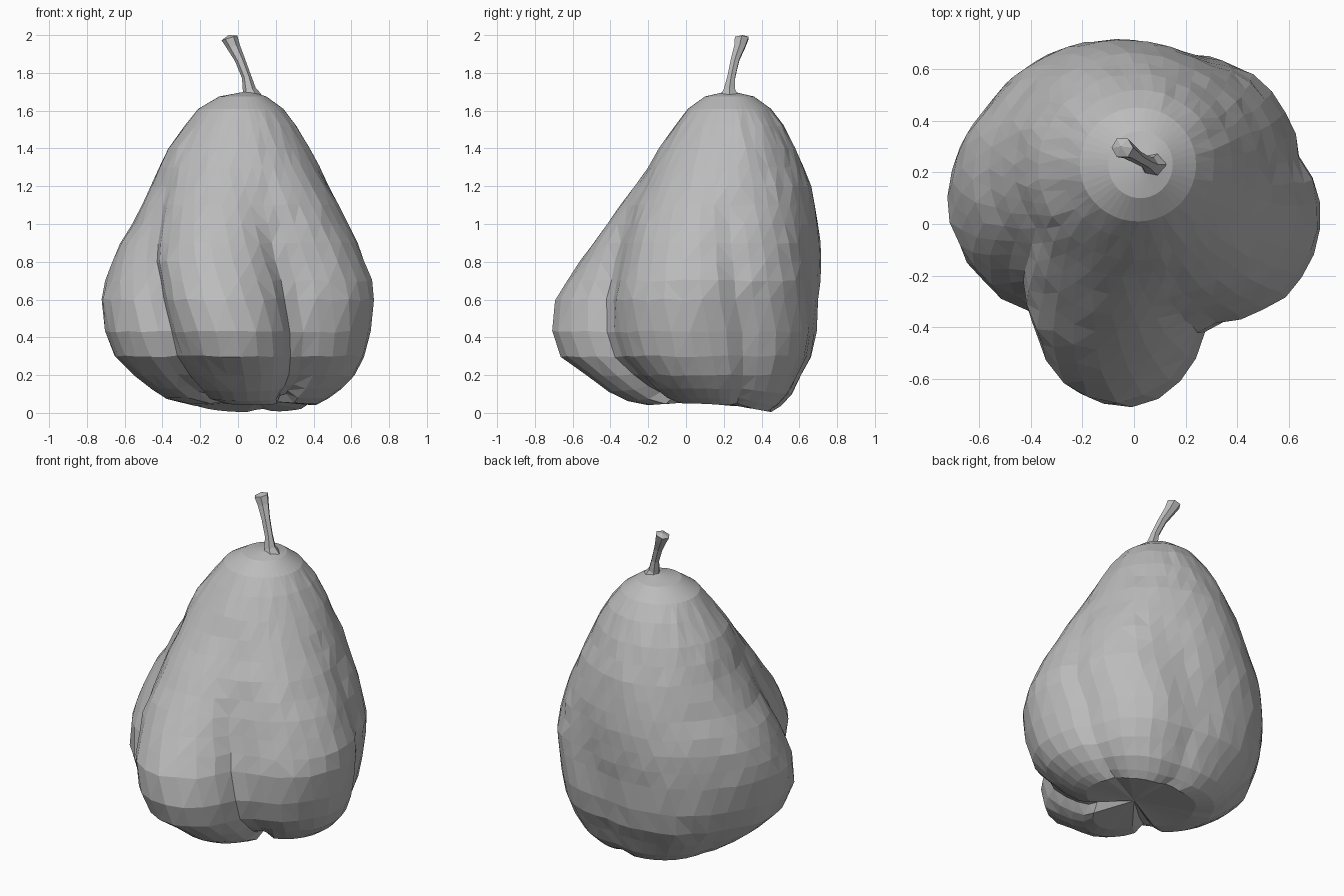
import bpy, bmesh, math, random
from mathutils import Vector

random.seed(4)
if "Cube" in bpy.data.objects:
    bpy.data.objects.remove(bpy.data.objects["Cube"], do_unlink=True)

grey = bpy.data.materials.new("plain grey")
grey.use_nodes = True
GREY = (0.5, 0.5, 0.5, 1)
grey.diffuse_color = GREY
grey.node_tree.nodes["Principled BSDF"].inputs["Base Color"].default_value = GREY

SIDES = 44
# Lobes of the cross-section as ellipses: centre x, centre y, radius x, radius y
LOBES = {
    "left": (.28, .05, .44, .42),
    "front": (-.03, -.30, .33, .41),
    "right": (-.32, .09, .40, .43),
    "back": (-.08, .25, .56, .47),
    "back_left": (.2, .27, .41, .42),
}
HEART = Vector((0, .05))
# Extent of the fruit at each height: z, min x, max x, min y, max y
EXTENT = [
    (.05, -.24, .42, -.2, .45),
    (.08, -.38, .48, -.31, .5),
    (.13, -.46, .55, -.41, .56),
    (.2, -.55, .62, -.52, .61),
    (.3, -.65, .67, -.66, .66),
    (.43, -.7, .7, -.71, .69),
    (.6, -.72, .72, -.69, .7),
    (.7, -.7, .71, -.63, .71),
    (.8, -.67, .67, -.56, .715),
    (.9, -.62, .63, -.49, .71),
    (1, -.56, .58, -.42, .7),
    (1.1, -.51, .53, -.35, .68),
    (1.2, -.46, .48, -.27, .66),
    (1.3, -.42, .43, -.2, .62),
    (1.4, -.37, .38, -.14, .58),
    (1.52, -.28, .31, -.06, .52),
    (1.61, -.21, .24, .01, .45),
    (1.675, -.1, .15, .1, .36),
]


def lobe_reach(angle):
    """Distance from the heart to the outermost lobe in one direction."""
    dx, dy = math.cos(angle), math.sin(angle)
    best = 0
    for cx, cy, rx, ry in LOBES.values():
        ox, oy = HEART.x - cx, HEART.y - cy
        a = (dx / rx) ** 2 + (dy / ry) ** 2
        b = ox * dx / rx ** 2 + oy * dy / ry ** 2
        c = (ox / rx) ** 2 + (oy / ry) ** 2 - 1
        best = max(best, (-b + math.sqrt(b * b - a * c)) / a)
    return best


def groove_depth(angle):
    """How far a direction falls short of the lobes on both sides of it."""
    beside = min(lobe_reach(angle - .4), lobe_reach(angle + .4))
    return max(0, beside - lobe_reach(angle))


def fit(value, low, high, new_low, new_high):
    return new_low + (value - low) / (high - low) * (new_high - new_low)


def section(z, x0, x1, y0, y1):
    """Lobed ring, twisting and rounding off towards the neck."""
    fade = min(1, max(0, (z - .65) / .75))
    twist = -.45 * max(0, z - .4)
    under = max(0, 1 - z / .2)
    angles = [math.tau * i / SIDES for i in range(SIDES)]
    reach = [lobe_reach(a) * (1 - fade) + .68 * fade for a in angles]
    xs = [r * math.cos(a + twist) for r, a in zip(reach, angles)]
    ys = [r * math.sin(a + twist) for r, a in zip(reach, angles)]
    pts = []
    for x, y, a in zip(xs, ys, angles):
        px = fit(x, min(xs), max(xs), x0, x1)
        py = fit(y, min(ys), max(ys), y0, y1)
        # the underside hangs lowest at the back and rises in the grooves
        lift = under * (.6 * groove_depth(a) - .3 * py * py)
        pts.append(Vector((px, py, z + lift)))
    return pts


def loft(name, rings, start, end):
    """Skin a stack of rings, closed by a point at both ends."""
    bm = bmesh.new()
    loops = [[bm.verts.new(p) for p in ring] for ring in rings]
    n = len(loops[0])
    tips = bm.verts.new(start), bm.verts.new(end)
    for i in range(n):
        j = (i + 1) % n
        for low, high in zip(loops, loops[1:]):
            bm.faces.new((low[i], low[j], high[j], high[i]))
        bm.faces.new((tips[0], loops[0][j], loops[0][i]))
        bm.faces.new((tips[1], loops[-1][i], loops[-1][j]))
    bmesh.ops.triangulate(bm, faces=bm.faces[:])
    bmesh.ops.recalc_face_normals(bm, faces=bm.faces[:])
    mesh = bpy.data.meshes.new(name)
    bm.to_mesh(mesh)
    bm.free()
    mesh.materials.append(grey)
    obj = bpy.data.objects.new(name, mesh)
    bpy.context.collection.objects.link(obj)
    return obj


# Fruit body, with a slightly hollow underside and uneven facets
rings = [section(*row) for row in EXTENT]
middle = Vector((.1, .12, .065))
inner = [p.lerp(middle, .45) for p in rings[0]]
for ring in rings[3:-2]:
    for p in ring:
        p += Vector([random.uniform(-.005, .005) for _ in range(3)])
loft("fruit_body", [inner] + rings, middle, (.06, .23, 1.705))

# Stem, flaring at the foot and the tip: centre and radius
STEM = [
    (.07, .23, 1.67, .055),
    (.06, .23, 1.71, .034),
    (.045, .24, 1.78, .024),
    (.01, .26, 1.87, .026),
    (-.025, .285, 1.94, .034),
    (-.045, .295, 1.985, .042),
]
stem_rings = []
for x, y, z, r in STEM:
    stem_rings.append([
        Vector((x + r * math.cos(a), y + r * math.sin(a), z + .3 * r * math.cos(a)))
        for a in (math.tau * k / 6 for k in range(6))
    ])
loft("stem", stem_rings, (.07, .23, 1.66), (-.05, .3, 2))
